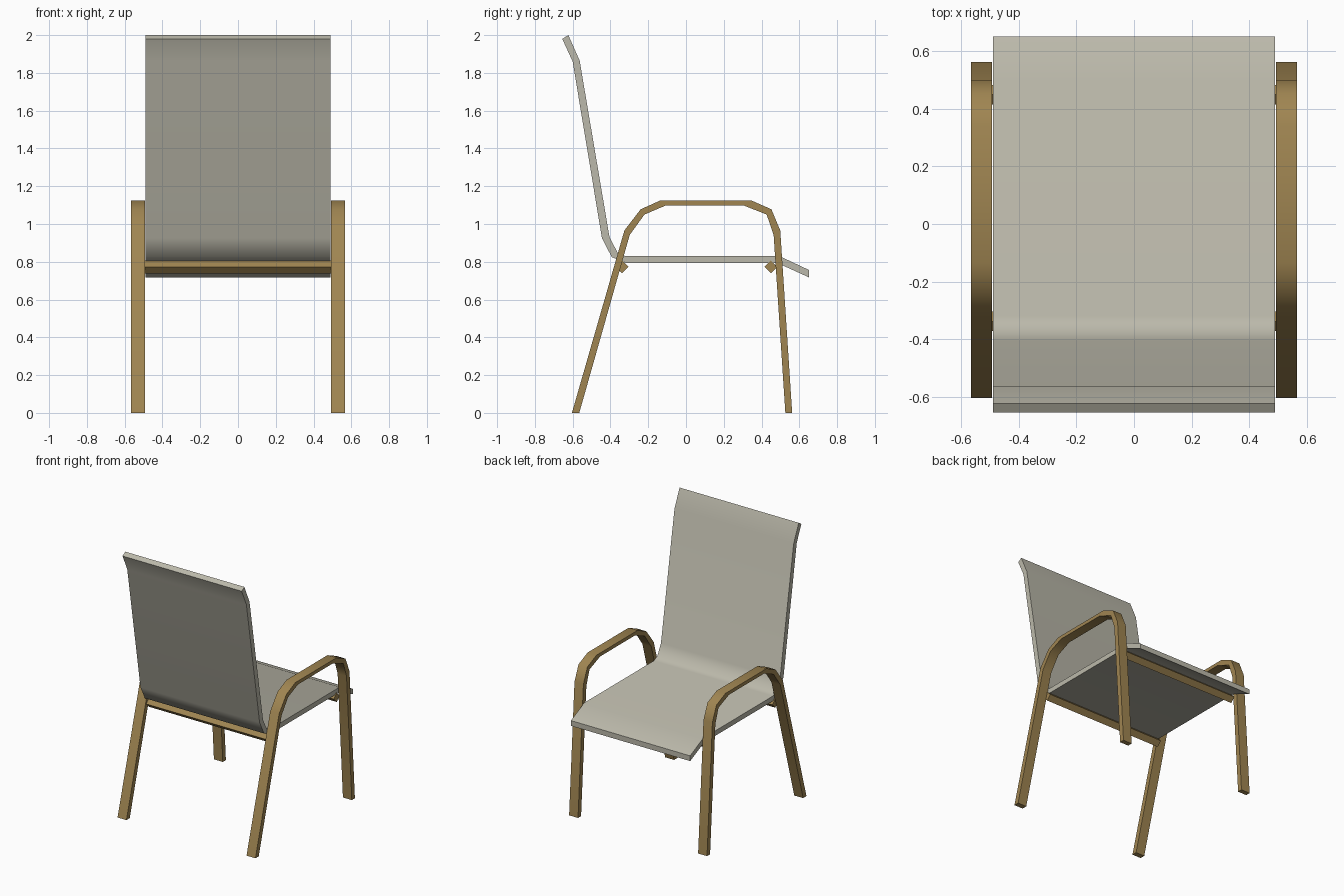
import bpy
import bmesh
from math import radians

cube = bpy.data.objects.get("Cube")
if cube:
    bpy.data.objects.remove(cube, do_unlink=True)


def material(name, rgb):
    mat = bpy.data.materials.new(name)
    mat.use_nodes = True
    colour = (*rgb, 1.0)
    mat.diffuse_color = colour
    mat.node_tree.nodes["Principled BSDF"].inputs["Base Color"].default_value = colour
    return mat


def extrude_strip(name, outer, inner, x0, x1, mat):
    """Solid band between two matching (y, z) paths, running from x0 to x1."""
    bm = bmesh.new()
    rings = [[bm.verts.new((x, y, z)) for x, (y, z) in
              ((x0, o), (x1, o), (x1, i), (x0, i))]
             for o, i in zip(outer, inner)]
    for a, b in zip(rings, rings[1:]):
        for k in range(4):
            n = (k + 1) % 4
            bm.faces.new((a[k], a[n], b[n], b[k]))
    bm.faces.new(rings[0])
    bm.faces.new(rings[-1])
    bmesh.ops.recalc_face_normals(bm, faces=bm.faces)
    mesh = bpy.data.meshes.new(name)
    bm.to_mesh(mesh)
    bm.free()
    mesh.materials.append(mat)
    obj = bpy.data.objects.new(name, mesh)
    bpy.context.collection.objects.link(obj)
    bpy.ops.object.select_all(action='DESELECT')
    obj.select_set(True)
    bpy.context.view_layer.objects.active = obj
    bpy.ops.object.shade_smooth_by_angle(angle=radians(50))
    return obj


fabric = material("grey beige fabric", (0.50, 0.485, 0.405))
bronze = material("bronze metal", (0.35, 0.235, 0.083))

# One-piece seat and backrest
seat_under = [(-0.655, 1.98), (-0.6, 1.86), (-0.445, 0.925), (-0.393, 0.825),
              (-0.315, 0.793), (0.485, 0.793), (0.65, 0.718)]
seat_top = [(-0.623, 2.0), (-0.563, 1.865), (-0.405, 0.93), (-0.362, 0.848),
            (-0.32, 0.83), (0.495, 0.83), (0.65, 0.757)]
extrude_strip("seat_and_backrest", seat_under, seat_top, -0.489, 0.489, fabric)

# Bent side frames: rear leg, armrest and front leg in one band
frame_outer = [(-0.604, 0), (-0.326, 0.966), (-0.24, 1.078), (-0.135, 1.125),
               (0.345, 1.125), (0.452, 1.078), (0.499, 0.966), (0.562, 0)]
frame_inner = [(-0.565, 0), (-0.298, 0.942), (-0.22, 1.05), (-0.105, 1.099),
               (0.303, 1.099), (0.427, 1.05), (0.464, 0.942), (0.526, 0)]
for side, sign in (("left", 1), ("right", -1)):
    extrude_strip(side + "_leg_and_armrest", frame_outer, frame_inner,
                  sign * 0.493, sign * 0.566, bronze)

# Square cross bars under the seat, turned on edge
R, Z = 0.034, 0.773
for end, y in (("front", 0.449), ("rear", -0.338)):
    extrude_strip(end + "_cross_bar", [(y - R, Z), (y, Z + R)],
                  [(y, Z - R), (y + R, Z)], -0.496, 0.496, bronze)
